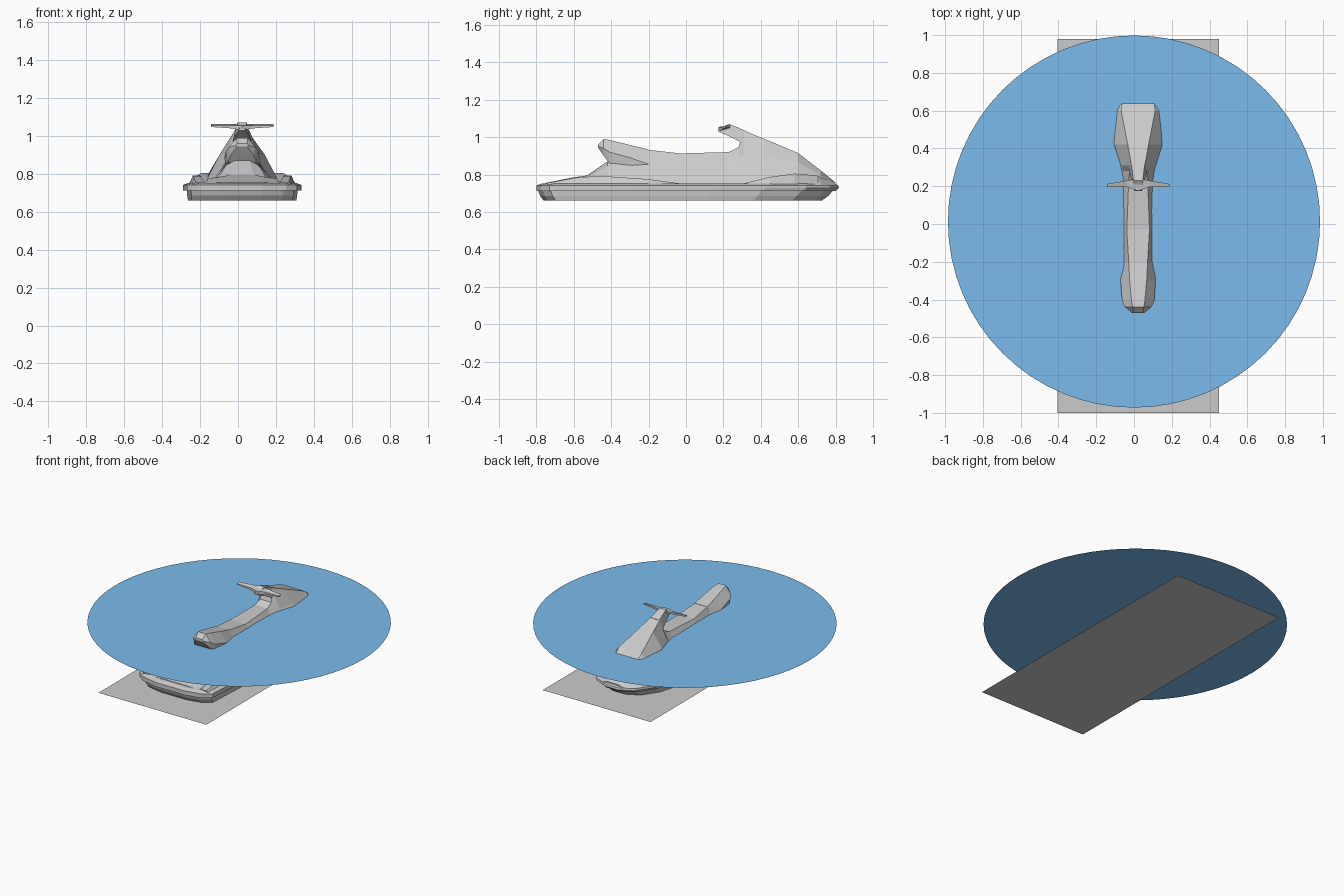
import bpy, bmesh

CX = 0.022  # centre line of the craft
BASE = 0.66  # height of the keel


def loft(name, rings):
    """Skin closed rings of (x, y, z) points and cap both ends."""
    bm = bmesh.new()
    loops = [[bm.verts.new(p) for p in ring] for ring in rings]
    n = len(loops[0])
    for a, b in zip(loops, loops[1:]):
        for i in range(n):
            j = (i + 1) % n
            bm.faces.new((a[i], a[j], b[j], b[i]))
    bm.faces.new(loops[0])
    bm.faces.new(loops[-1])
    bmesh.ops.recalc_face_normals(bm, faces=bm.faces)
    mesh = bpy.data.meshes.new(name)
    bm.to_mesh(mesh)
    bm.free()
    obj = bpy.data.objects.new(name, mesh)
    bpy.context.collection.objects.link(obj)
    return obj


def body_loft(name, sections):
    """Sections are (y, half width, z, half width, z, ...) up one side."""
    rings = []
    for y, *v in sections:
        side = list(zip(v[::2], v[1::2]))
        rings.append([(CX + x, y, z) for x, z in side] +
                     [(CX - x, y, z) for x, z in reversed(side)])
    return loft(name, rings)


def hull_loft(name, levels):
    """Levels are (z, width factor, stern y, bow y) of the plan outline."""
    plan = [(0.11, -0.80), (0.23, -0.775), (0.29, -0.73), (0.312, -0.30),
            (0.312, 0.15), (0.295, 0.42), (0.235, 0.64), (0.15, 0.765), (0.05, 0.815)]
    rings = []
    for z, w, y0, y1 in levels:
        half = [(x * w, y0 + (y + 0.80) / 1.615 * (y1 - y0)) for x, y in plan]
        rings.append([(CX + x, y, z) for x, y in half] +
                     [(CX - x, y, z) for x, y in reversed(half)])
    return loft(name, rings)


def side_pair(name, sections):
    """Raised rail on both sides; sections are (y, inner x, outer x, top z)."""
    for label, s in (("left", -1), ("right", 1)):
        loft(label + "_" + name,
             [[(CX + s * xo, y, 0.742), (CX + s * (xo - 0.02), y, z),
               (CX + s * xi, y, z), (CX + s * xi, y, 0.742)]
              for y, xi, xo, z in sections])


# Lower hull, bumper band and sloping deck
hull_loft("lower_hull", [(BASE, 0.915, -0.76, 0.725), (0.685, 0.93, -0.78, 0.76),
                         (0.712, 0.935, -0.79, 0.785)])
hull_loft("bumper_and_deck", [(0.712, 1.0, -0.80, 0.80), (0.728, 1.0, -0.80, 0.818),
                              (0.742, 1.0, -0.80, 0.815), (0.752, 0.91, -0.77, 0.79)])

# Central body: rear deck, seat base and engine hood
body_loft("body", [
    (-0.75, 0.21, 0.745, 0.19, 0.75, 0.10, 0.755),
    (-0.60, 0.21, 0.745, 0.18, 0.775, 0.11, 0.785),
    (-0.53, 0.19, 0.745, 0.12, 0.785, 0.06, 0.795),
    (-0.42, 0.17, 0.745, 0.085, 0.845, 0.04, 0.87),
    (-0.20, 0.155, 0.745, 0.09, 0.855, 0.05, 0.932),
    (-0.03, 0.15, 0.745, 0.085, 0.865, 0.06, 0.913),
    (0.23, 0.15, 0.745, 0.085, 0.875, 0.05, 0.92),
    (0.28, 0.165, 0.745, 0.08, 0.895, 0.045, 0.945),
    (0.31, 0.175, 0.745, 0.085, 0.90, 0.035, 1.035),
    (0.42, 0.20, 0.745, 0.12, 0.90, 0.055, 0.99),
    (0.60, 0.21, 0.745, 0.125, 0.865, 0.09, 0.915),
    (0.72, 0.18, 0.745, 0.115, 0.795, 0.075, 0.822),
    (0.80, 0.09, 0.745, 0.06, 0.752, 0.03, 0.757)])

# Overhanging seat back
body_loft("seat_back", [
    (-0.47, 0.028, 0.943, 0.034, 0.95, 0.026, 0.96),
    (-0.44, 0.06, 0.90, 0.07, 0.94, 0.03, 0.99),
    (-0.41, 0.075, 0.86, 0.085, 0.92, 0.035, 0.985),
    (-0.30, 0.09, 0.85, 0.093, 0.89, 0.045, 0.958),
    (-0.20, 0.088, 0.84, 0.09, 0.855, 0.05, 0.934)])

# Steering neck rising from the hood
body_loft("steering_neck", [
    (0.175, 0.02, 1.028, 0.015, 1.038),
    (0.23, 0.035, 1.005, 0.025, 1.071),
    (0.32, 0.055, 0.96, 0.035, 1.033)])

# Tapered handlebar, lofted across the craft
loft("handlebar", [
    [(CX + x, y0, 1.05 - d), (CX + x, y1, 1.05), (CX + x, y1, 1.062), (CX + x, y0, 1.055)]
    for x, y0, y1, d in ((-0.165, 0.195, 0.212, 0.003), (-0.06, 0.195, 0.23, 0.01),
                         (0, 0.175, 0.24, 0.02), (0.06, 0.195, 0.23, 0.01),
                         (0.165, 0.195, 0.212, 0.003))])

# Foot rails at the rear and fenders at the bow
side_pair("foot_rail", [(-0.74, 0.20, 0.265, 0.755), (-0.58, 0.215, 0.275, 0.785),
                        (-0.45, 0.22, 0.28, 0.792), (-0.20, 0.23, 0.285, 0.775),
                        (0.0, 0.25, 0.285, 0.748)])
side_pair("bow_fender", [(0.30, 0.15, 0.27, 0.75), (0.45, 0.14, 0.265, 0.787),
                         (0.58, 0.11, 0.235, 0.805), (0.70, 0.08, 0.18, 0.795),
                         (0.79, 0.03, 0.09, 0.755)])

# Flat base sheet under the hull
bpy.ops.mesh.primitive_plane_add(size=1, location=(CX, -0.01, BASE))
base = bpy.context.object
base.name = "base_sheet"
base.scale = (0.855, 1.98, 1)

# Round water sheet around the craft
bpy.ops.mesh.primitive_circle_add(vertices=64, radius=0.985, fill_type='NGON',
                                  location=(0, 0.013, 0.886))
water = bpy.context.object
water.name = "water_sheet"
blue = bpy.data.materials.new("water_blue")
blue.diffuse_color = (0.2, 0.5, 0.85, 1)
water.data.materials.append(blue)
